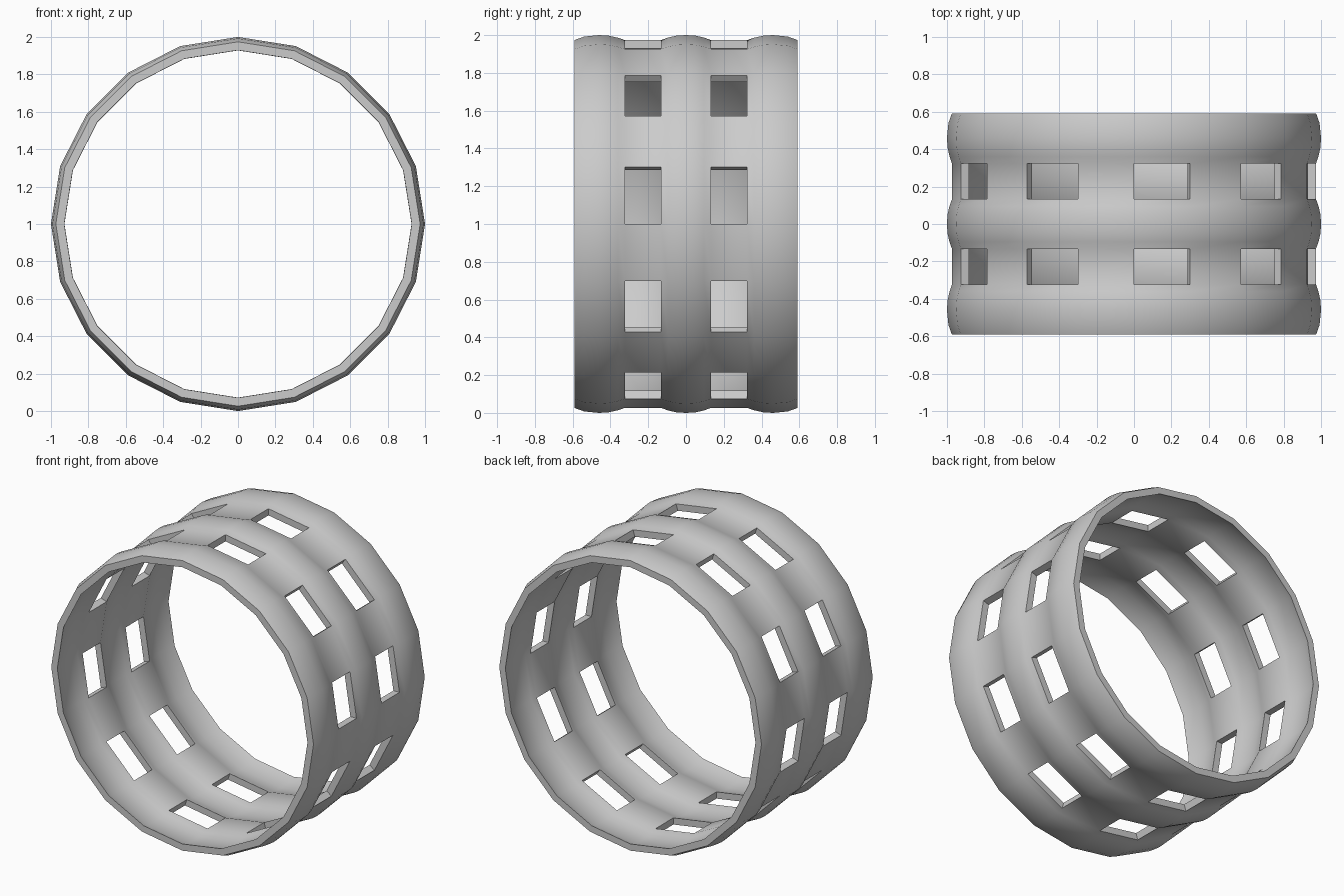
import bpy, bmesh
from math import sin, cos, pi, radians

if "Cube" in bpy.data.objects:
    bpy.data.objects.remove(bpy.data.objects["Cube"])

SIDES = 20
WALL = 0.045

# Half of the ribbed profile (y, outer radius), mirrored about y = 0
half = [(0.05, 0.997), (0.095, 0.987), (0.133, 0.973), (0.323, 0.973),
        (0.36, 0.986), (0.41, 0.997), (0.46, 1.0), (0.54, 0.992), (0.59, 0.974)]
profile = [(-y, r) for y, r in reversed(half)] + [(0, 1.0)] + half

bm = bmesh.new()


def ring_grid(inset):
    return [[bm.verts.new(((r - inset) * sin(2 * pi * i / SIDES), y,
                           1 + (r - inset) * cos(2 * pi * i / SIDES)))
             for i in range(SIDES)] for y, r in profile]


outer, inner = ring_grid(0), ring_grid(WALL)
to_inner = {a: b for ro, ri in zip(outer, inner) for a, b in zip(ro, ri)}

# Outer and inner skins, leaving every second facet of the two grooves open
for j in range(len(profile) - 1):
    groove = abs(profile[j + 1][0] - profile[j][0]) > 0.15
    for i in range(SIDES):
        if groove and i % 2 == 0:
            continue
        k = (i + 1) % SIDES
        quad = [outer[j][i], outer[j][k], outer[j + 1][k], outer[j + 1][i]]
        bm.faces.new(quad)
        bm.faces.new([to_inner[v] for v in reversed(quad)])

# End rims and window walls
for e in [e for e in bm.edges if e.is_boundary and e.verts[0] in to_inner]:
    a, b = e.verts
    bm.faces.new([a, b, to_inner[b], to_inner[a]])

bmesh.ops.recalc_face_normals(bm, faces=bm.faces)
mesh = bpy.data.meshes.new("ribbed_ring")
bm.to_mesh(mesh)
bm.free()
ring = bpy.data.objects.new("ribbed_ring", mesh)
bpy.context.collection.objects.link(ring)
bpy.context.view_layer.objects.active = ring
ring.select_set(True)
bpy.ops.object.shade_smooth_by_angle(angle=radians(30))
